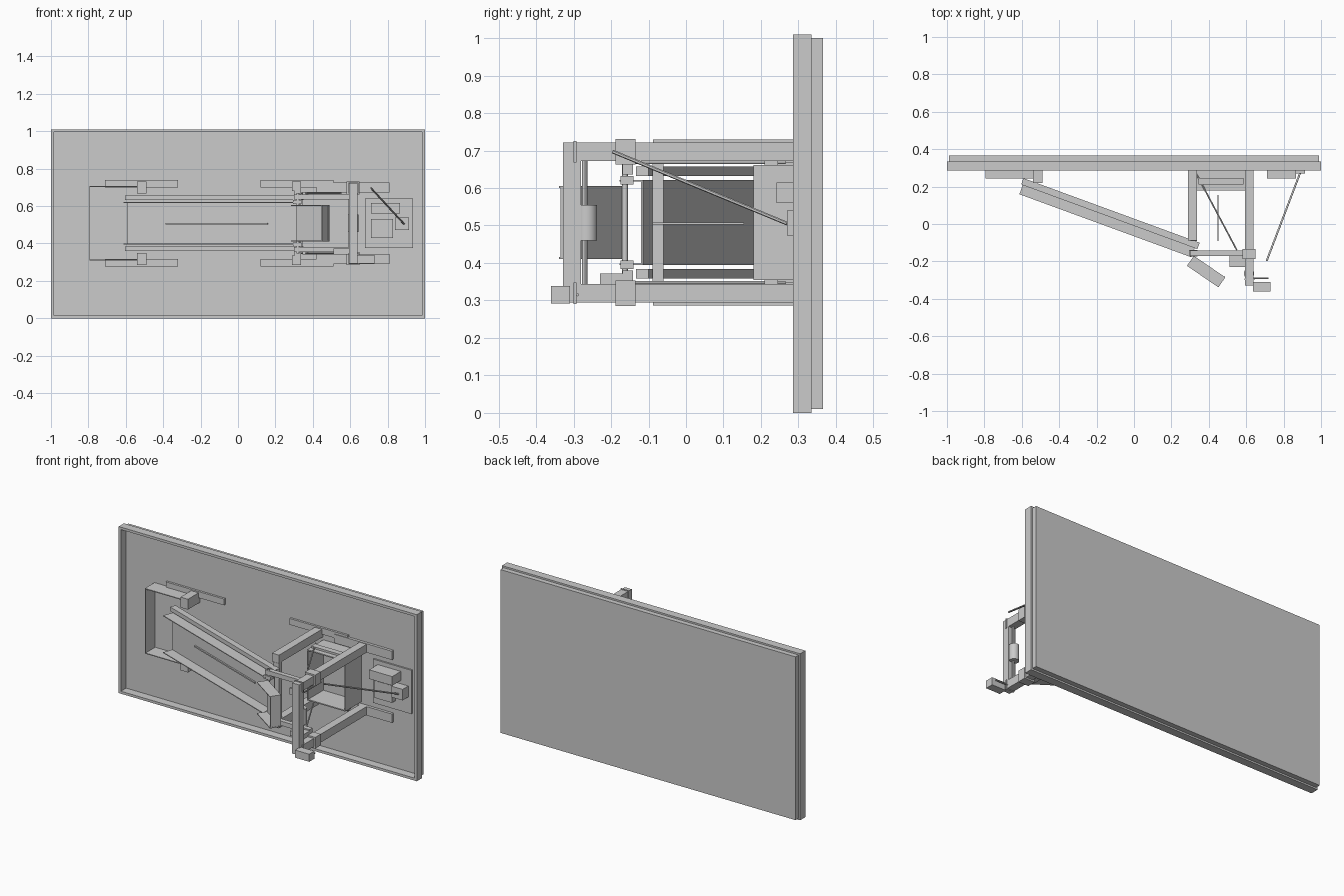
import bpy, math
from mathutils import Vector

ZC = 0.508  # height of the mirror plane of the mechanism


def box(name, x, y, z, mirror=False):
    """Axis-aligned box from ranges; mirror adds a copy below the centre line."""
    bpy.ops.mesh.primitive_cube_add(size=1, location=(sum(x) / 2, sum(y) / 2, sum(z) / 2))
    o = bpy.context.object
    o.name = name
    o.scale = (x[1] - x[0], y[1] - y[0], z[1] - z[0])
    if mirror:
        box(name + "_lower", x, y, (2 * ZC - z[1], 2 * ZC - z[0]))
    return o


def bar(name, a, b, off, z, mirror=False):
    """Slanted box in plan: runs a to b, 'off' is the sideways range from that line."""
    a, b = Vector(a), Vector(b)
    d = b - a
    n = Vector((-d.y, d.x)).normalized()
    c = (a + b) / 2 + n * sum(off) / 2
    bpy.ops.mesh.primitive_cube_add(size=1, location=(c.x, c.y, sum(z) / 2),
                                    rotation=(0, 0, math.atan2(d.y, d.x)))
    o = bpy.context.object
    o.name = name
    o.scale = (d.length, off[1] - off[0], z[1] - z[0])
    if mirror:
        bar(name + "_lower", a, b, off, (2 * ZC - z[1], 2 * ZC - z[0]))


def rod(name, a, b, r, sides=12):
    a, b = Vector(a), Vector(b)
    d = b - a
    bpy.ops.mesh.primitive_cylinder_add(vertices=sides, radius=r, depth=d.length, location=(a + b) / 2)
    o = bpy.context.object
    o.name = name
    o.rotation_euler = d.to_track_quat('Z', 'Y').to_euler()
    bpy.ops.object.shade_smooth_by_angle()


W = 0.335  # front face of the backing board

# Backing board and its shallow rim
box("back_board", (-0.99, 0.99), (W, 0.365), (0.01, 1.0))
for s in (-1, 1):
    box("rim_side", sorted((s * 0.985, s * 1.0)), (0.285, W), (0, 1.01))
box("rim_top", (-0.985, 0.985), (0.285, W), (0.995, 1.01))
box("rim_bottom", (-0.985, 0.985), (0.285, W), (0, 0.015))

# Flat mounting plates
box("mount_plate_left", (-0.71, -0.32), (0.322, W), (0.70, 0.738), True)
box("mount_plate_middle", (0.12, 0.51), (0.322, W), (0.70, 0.738), True)
box("mount_plate_right", (0.42, 0.81), (0.318, W), (0.672, 0.725), True)

# Thin left tray and the hinge stubs
box("left_tray_side", (-0.795, -0.79), (0.243, W), (0.31, 0.706))
box("left_tray_flange", (-0.79, -0.54), (0.243, W), (0.701, 0.706), True)
box("hinge_stub", (-0.54, -0.49), (0.22, W), (0.667, 0.73), True)

# Slanted chute: two rails and a front-open channel
A, B = (-0.597, 0.228), (0.345, -0.117)
bar("chute_rail", A, B, (-0.018, 0.018), (0.632, 0.657), True)
A2, B2 = (-0.59, 0.222), (0.33, -0.115)
bar("chute_web", A2, B2, (-0.006, 0.0), (0.395, 0.622))
bar("chute_flange", A2, B2, (-0.067, 0.0), (0.617, 0.622), True)
bar("chute_slot_strip", (-0.385, 0.14), (0.16, -0.06), (-0.008, 0.004), (0.502, 0.510))
box("inner_feed_pin", (0.447, 0.453), (-0.09, 0.155), (0.502, 0.508))

# Short tilting pan at the end of the chute
C, D = (0.32, -0.17), (0.488, -0.285)
bar("pan_web", C, D, (-0.006, 0), (0.41, 0.605))
bar("pan_flange", C, D, (-0.065, 0), (0.600, 0.605), True)
bar("pan_end", (0.484, -0.28), (0.449, -0.333), (-0.003, 0.003), (0.41, 0.605))
rod("pan_pivot", (0.32, -0.163, 0.345), (0.32, -0.163, 0.67), 0.008)
box("pivot_bracket", (0.295, 0.34), (-0.175, -0.14), (0.61, 0.632), True)

# Support arms standing off the board
box("left_arm", (0.29, 0.337), (-0.088, W), (0.68, 0.73), True)
box("left_arm_post", (0.302, 0.337), (-0.09, -0.06), (0.336, 0.68))
box("right_arm", (0.593, 0.64), (-0.28, W), (0.672, 0.722), True)
box("front_post", (0.593, 0.64), (-0.328, -0.28), (0.294, 0.722))
box("post_foot", (0.635, 0.73), (-0.36, -0.31), (0.292, 0.338))
rod("roller_shaft", (0.615, -0.27, 0.344), (0.615, -0.27, 0.672), 0.007)
rod("roller", (0.615, -0.265, 0.46), (0.615, -0.265, 0.555), 0.028, 24)
box("post_strap", (0.59, 0.645), (-0.30, -0.292), (0.668, 0.726), True)
rod("foot_pin", (0.64, -0.29, 0.315), (0.72, -0.29, 0.315), 0.004)

# Sliding collars, cross links and small drive block
box("arm_collar", (0.58, 0.65), (-0.188, -0.135), (0.663, 0.731), True)
box("cross_link", (0.30, 0.60), (-0.17, -0.142), (0.636, 0.663), True)
box("drive_block", (0.51, 0.60), (-0.23, -0.17), (0.342, 0.372))

# Open bin between the arms
bx, by = (0.338, 0.593), (0.18, W)
box("bin_top_wall", bx, by, (0.655, 0.662), True)
box("bin_left_wall", (0.338, 0.344), by, (0.354, 0.662))
box("bin_right_wall", (0.587, 0.593), by, (0.354, 0.662))
box("bin_back", bx, (0.326, W), (0.354, 0.662))
box("bin_tab", (0.345, 0.585), (0.21, 0.245), (0.662, 0.674), True)

# Diagonal tie rods
for z in (0.668, 0.348):
    rod("tie_rod", (0.335, 0.265, z), (0.55, -0.14, z), 0.004)

# Control plate with its boxes and pull rod
box("control_plate", (0.678, 0.935), (0.325, W), (0.375, 0.64))
box("control_box_upper", (0.71, 0.865), (0.242, W), (0.56, 0.615))
box("control_box_lower", (0.712, 0.83), (0.29, W), (0.428, 0.532))
box("actuator", (0.84, 0.915), (0.27, W), (0.473, 0.54))
rod("pull_rod", (0.887, 0.27, 0.505), (0.71, -0.195, 0.697), 0.005)
